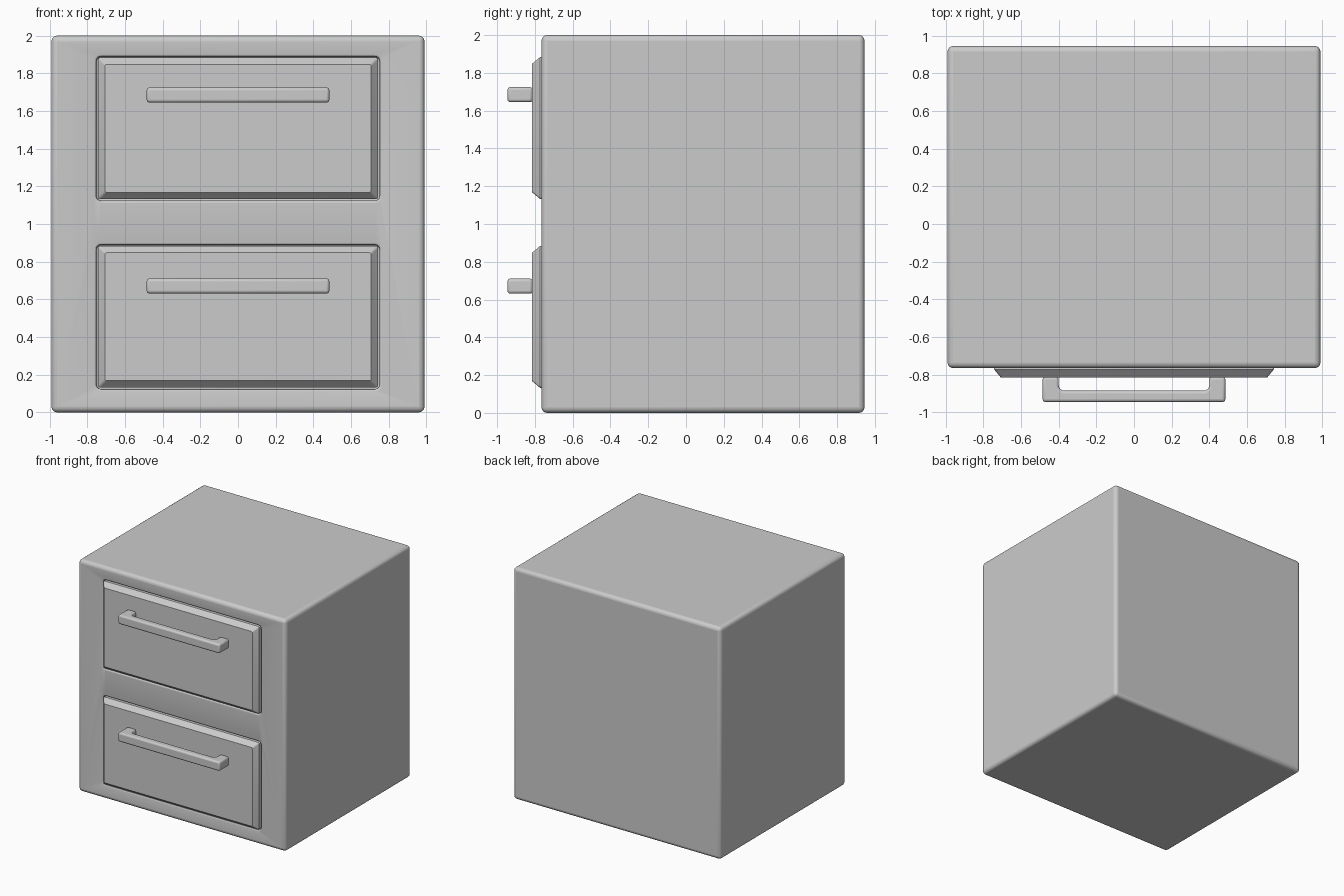
import bpy, bmesh, math
from mathutils import Vector

if "Cube" in bpy.data.objects:
    bpy.data.objects.remove(bpy.data.objects["Cube"])


def make_object(name, bm):
    bmesh.ops.recalc_face_normals(bm, faces=bm.faces[:])
    mesh = bpy.data.meshes.new(name)
    bm.to_mesh(mesh)
    bm.free()
    obj = bpy.data.objects.new(name, mesh)
    bpy.context.collection.objects.link(obj)
    return obj


def box_bm(lo, hi):
    bm = bmesh.new()
    bmesh.ops.create_cube(bm, size=1)
    lo, hi = Vector(lo), Vector(hi)
    for v in bm.verts:
        v.co = Vector([lo[i] + (v.co[i] + 0.5) * (hi[i] - lo[i]) for i in range(3)])
    return bm


def bevel(obj, width, segments, angle):
    m = obj.modifiers.new("bevel", 'BEVEL')
    m.width, m.segments = width, segments
    m.limit_method, m.angle_limit = 'ANGLE', math.radians(angle)


def smooth(obj):
    bpy.ops.object.select_all(action='DESELECT')
    obj.select_set(True)
    bpy.context.view_layer.objects.active = obj
    bpy.ops.object.shade_smooth_by_angle(angle=math.radians(35))


def bevel_depth_edges(bm, width):
    edges = [e for e in bm.edges
             if abs(e.verts[0].co.y - e.verts[1].co.y) > 0.01]
    bmesh.ops.bevel(bm, geom=edges, offset=width, segments=4, profile=0.5,
                    affect='EDGES')


FRONT, BACK = -0.765, 0.945     # cabinet front and back
PANEL = -0.815                  # drawer face
RECESS = -0.70                  # recess floor

# Cabinet body with rounded edges
cabinet = make_object("cabinet", box_bm((-0.99, FRONT, 0), (0.99, BACK, 2)))
bevel(cabinet, 0.03, 4, 60)


def add_drawer(tag, base, handle_z):
    # Recess cut into the cabinet front
    bm = box_bm((-0.752, -0.9, base + 0.124), (0.752, RECESS, base + 0.889))
    bevel_depth_edges(bm, 0.025)
    cutter = make_object(tag + "_recess_cutter", bm)
    cutter.hide_render = True
    cutter.hide_set(True)
    cutter.display_type = 'WIRE'
    cut = cabinet.modifiers.new("recess", 'BOOLEAN')
    cut.object, cut.operation, cut.solver = cutter, 'DIFFERENCE', 'EXACT'

    # Drawer front: box with a chamfered face
    bm = box_bm((-0.743, -0.772, base + 0.132), (0.743, RECESS + 0.005, base + 0.884))
    bevel_depth_edges(bm, 0.012)
    bm.normal_update()
    face = min(bm.faces, key=lambda f: f.calc_center_median().y)
    top = bmesh.ops.extrude_face_region(bm, geom=[face])
    bmesh.ops.delete(bm, geom=[face], context='FACES_ONLY')
    mid = base + 0.508
    for v in top["geom"]:
        if isinstance(v, bmesh.types.BMVert):
            v.co = (v.co.x * (0.707 / 0.743), PANEL,
                    mid + (v.co.z - mid) * (0.34 / 0.376))
    smooth(make_object(tag + "_drawer_front", bm))

    # Handle: U-shaped outline with filleted inner corners
    r, inner_x, inner_y = 0.03, 0.40, -0.885
    half = [(0.485, -0.945), (0.485, PANEL + 0.004), (inner_x, PANEL + 0.004)]
    for i in range(5):
        a = math.radians(90 * i / 4)
        half.append((inner_x - r + r * math.cos(a), inner_y + r - r * math.sin(a)))
    outline = half + [(-x, y) for x, y in reversed(half)]
    bm = bmesh.new()
    f = bm.faces.new([bm.verts.new((x, y, handle_z - 0.04)) for x, y in outline])
    ext = bmesh.ops.extrude_face_region(bm, geom=[f])
    verts = [g for g in ext["geom"] if isinstance(g, bmesh.types.BMVert)]
    bmesh.ops.translate(bm, vec=(0, 0, 0.08), verts=verts)
    handle = make_object(tag + "_handle", bm)
    bevel(handle, 0.015, 3, 50)
    smooth(handle)


add_drawer("upper", 1.0, 1.685)
add_drawer("lower", 0.0, 0.671)

# Soft lip around both recesses
bevel(cabinet, 0.012, 3, 60)
smooth(cabinet)
